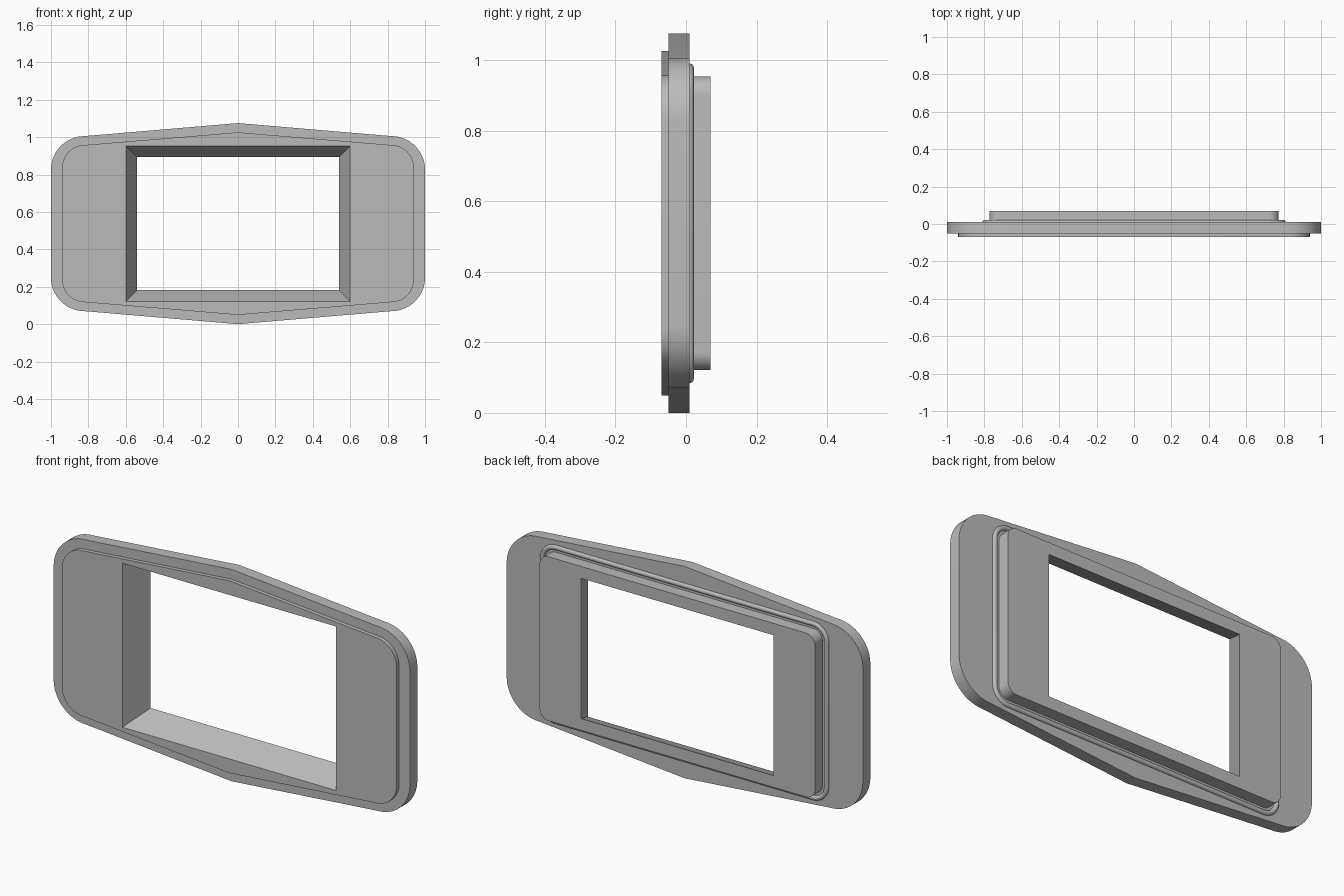
import bpy, bmesh
from math import sin, cos, pi
from mathutils import Vector

MID = 0.5375  # height of the horizontal symmetry line

cube = bpy.data.objects.get("Cube")
if cube:
    bpy.data.objects.remove(cube, do_unlink=True)

grey = bpy.data.materials.new("plain grey")
grey.use_nodes = True
grey.diffuse_color = (0.5, 0.5, 0.5, 1)
grey.node_tree.nodes["Principled BSDF"].inputs["Base Color"].default_value = (0.5, 0.5, 0.5, 1)


def outline(half_x, half_z, radius, apex=None, steps=14):
    """Rounded rectangle in x and z, with an optional peak at top and bottom."""
    points = []
    for quarter, (sx, sz) in enumerate([(1, 1), (-1, 1), (-1, -1), (1, -1)]):
        for i in range(steps + 1):
            a = (quarter + i / steps) * pi / 2
            points.append((sx * (half_x - radius) + radius * cos(a),
                           MID + sz * (half_z - radius) + radius * sin(a)))
        if apex and quarter in (0, 2):
            points.append((0, MID + sz * apex))
    return points


def add_object(name, bm):
    bmesh.ops.recalc_face_normals(bm, faces=bm.faces[:])
    mesh = bpy.data.meshes.new(name)
    bm.to_mesh(mesh)
    bm.free()
    mesh.materials.append(grey)
    obj = bpy.data.objects.new(name, mesh)
    bpy.context.collection.objects.link(obj)
    return obj


def loft(name, loops):
    """Solid through (points, y) loops, capped at both ends."""
    bm = bmesh.new()
    rings = [[bm.verts.new((x, y, z)) for x, z in pts] for pts, y in loops]
    for a, b in zip(rings, rings[1:]):
        for i in range(len(a)):
            j = (i + 1) % len(a)
            bm.faces.new((a[i], a[j], b[j], b[i]))
    bm.faces.new(rings[0])
    bm.faces.new(rings[-1])
    return add_object(name, bm)


def slab(name, points, y0, y1):
    return loft(name, [(points, y0), (points, y1)])


def smooth(obj):
    bpy.ops.object.select_all(action="DESELECT")
    obj.select_set(True)
    bpy.context.view_layer.objects.active = obj
    bpy.ops.object.shade_smooth_by_angle(angle=0.5)


# Main flange, raised front bezel and rear block
flange = slab("flange_plate", outline(1.0, 0.468, 0.18, 0.5375), -0.05, 0.01)
bezel = slab("front_bezel", outline(0.94, 0.42, 0.12, 0.488), -0.07, -0.05)
block = slab("rear_block", outline(0.773, 0.416, 0.05), 0.01, 0.07)

# Tapered window cut through all three
def window(y):
    inset = 0.06 * (y + 0.07) / 0.14
    w, h = 0.6 - inset, 0.416 - inset
    return [(w, MID + h), (-w, MID + h), (-w, MID - h), (w, MID - h)], y

cutter = loft("window_cutter", [window(-0.12), window(0.12)])
cutter.hide_render = True
for part in (flange, bezel, block):
    cut = part.modifiers.new("window", "BOOLEAN")
    cut.operation = "DIFFERENCE"
    cut.solver = "EXACT"
    cut.object = cutter
    bpy.context.view_layer.objects.active = part
    bpy.ops.object.modifier_apply(modifier=cut.name)
    smooth(part)
bpy.data.objects.remove(cutter, do_unlink=True)

# Round seal running around the rear block
TUBE = 0.012
bm = bmesh.new()
rings = []
for k in range(12):
    a = 2 * pi * k / 12
    grow = 0.025 + TUBE * cos(a)
    pts = outline(0.773 + grow, 0.416 + grow, 0.05 + grow)
    rings.append([bm.verts.new((x, 0.01 + TUBE * sin(a), z)) for x, z in pts])
for k, a in enumerate(rings):
    b = rings[(k + 1) % len(rings)]
    for i in range(len(a)):
        j = (i + 1) % len(a)
        bm.faces.new((a[i], a[j], b[j], b[i]))
smooth(add_object("rear_seal", bm))
